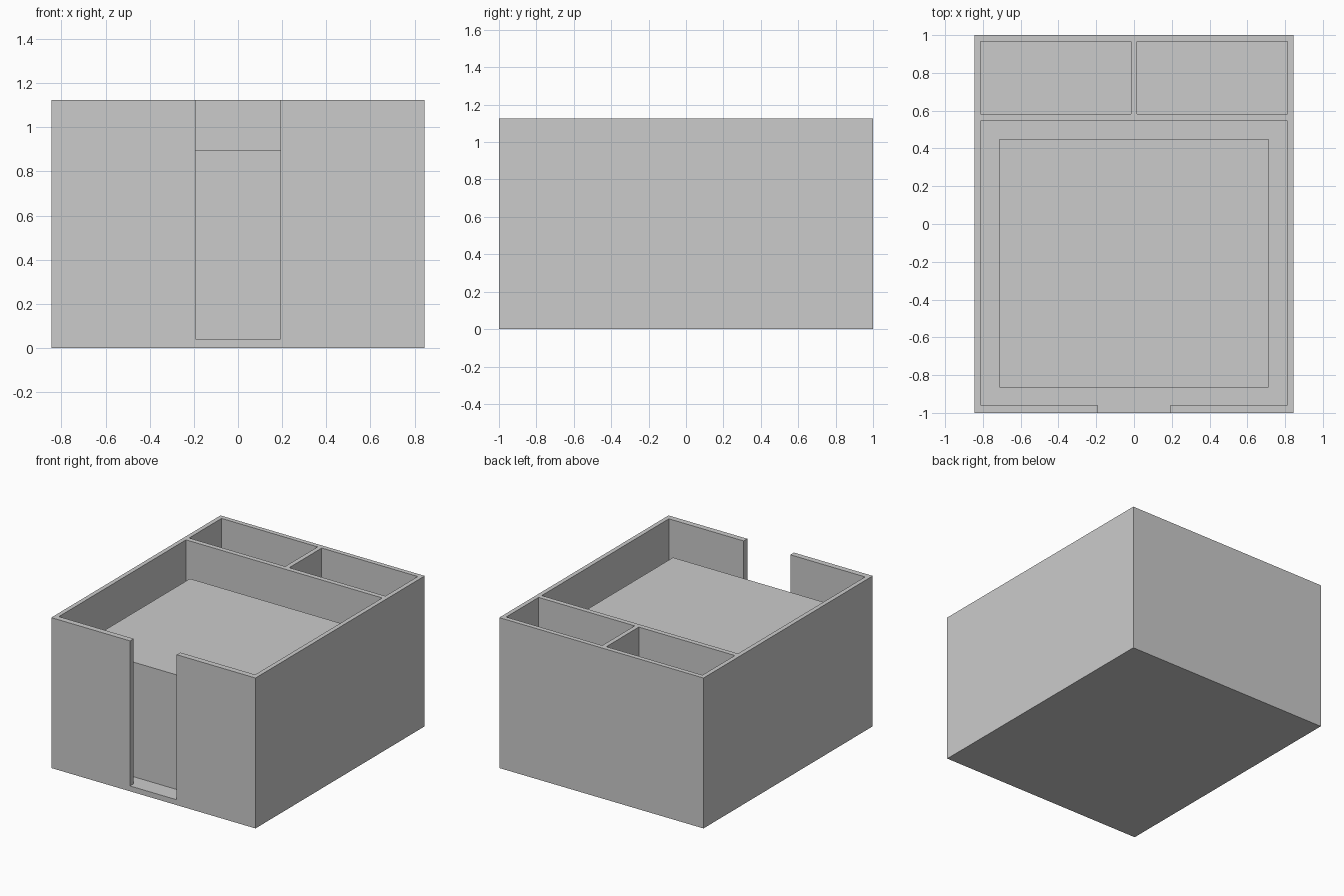
import bpy

# Remove the default object
default = bpy.data.objects.get("Cube")
if default:
    bpy.data.objects.remove(default, do_unlink=True)

# Overall dimensions
HALF_X, HALF_Y, HEIGHT = 0.845, 1.0, 1.125
FLOOR = 0.04
INNER_X = 0.812
ABOVE = HEIGHT + 0.1

# Single plain colour
grey = bpy.data.materials.new("plain_grey")
grey.use_nodes = True
colour = (0.6, 0.6, 0.6, 1.0)
grey.diffuse_color = colour
grey.node_tree.nodes["Principled BSDF"].inputs["Base Color"].default_value = colour


def box(name, x, y, z):
    """Box spanning the given (low, high) ranges."""
    bpy.ops.mesh.primitive_cube_add(size=1)
    obj = bpy.context.object
    obj.name = name
    spans = (x, y, z)
    for v in obj.data.vertices:
        v.co = [(lo + hi) / 2 + c * (hi - lo) for c, (lo, hi) in zip(v.co, spans)]
    obj.data.materials.append(grey)
    return obj


def carve(target, name, x, y):
    """Cut an open-topped pocket down to the floor."""
    cutter = box(name, x, y, (FLOOR, ABOVE))
    cutter.hide_render = True
    mod = target.modifiers.new(name, "BOOLEAN")
    mod.operation = "DIFFERENCE"
    mod.solver = "EXACT"
    mod.object = cutter
    bpy.context.view_layer.objects.active = target
    bpy.ops.object.modifier_apply(modifier=name)
    bpy.data.objects.remove(cutter, do_unlink=True)


# Walled tray: main bay, two rear compartments, front slot
tray = box("tray_walls", (-HALF_X, HALF_X), (-HALF_Y, HALF_Y), (0, HEIGHT))
carve(tray, "main_bay", (-INNER_X, INNER_X), (-0.957, 0.545))
carve(tray, "right_compartment", (-INNER_X, -0.017), (0.582, 0.965))
carve(tray, "left_compartment", (0.017, INNER_X), (0.582, 0.965))
carve(tray, "front_slot", (-0.193, 0.193), (-HALF_Y - 0.1, -0.9))

# Solid block standing in the main bay
box("inner_block", (-0.713, 0.713), (-0.865, 0.451), (FLOOR, 0.897))
